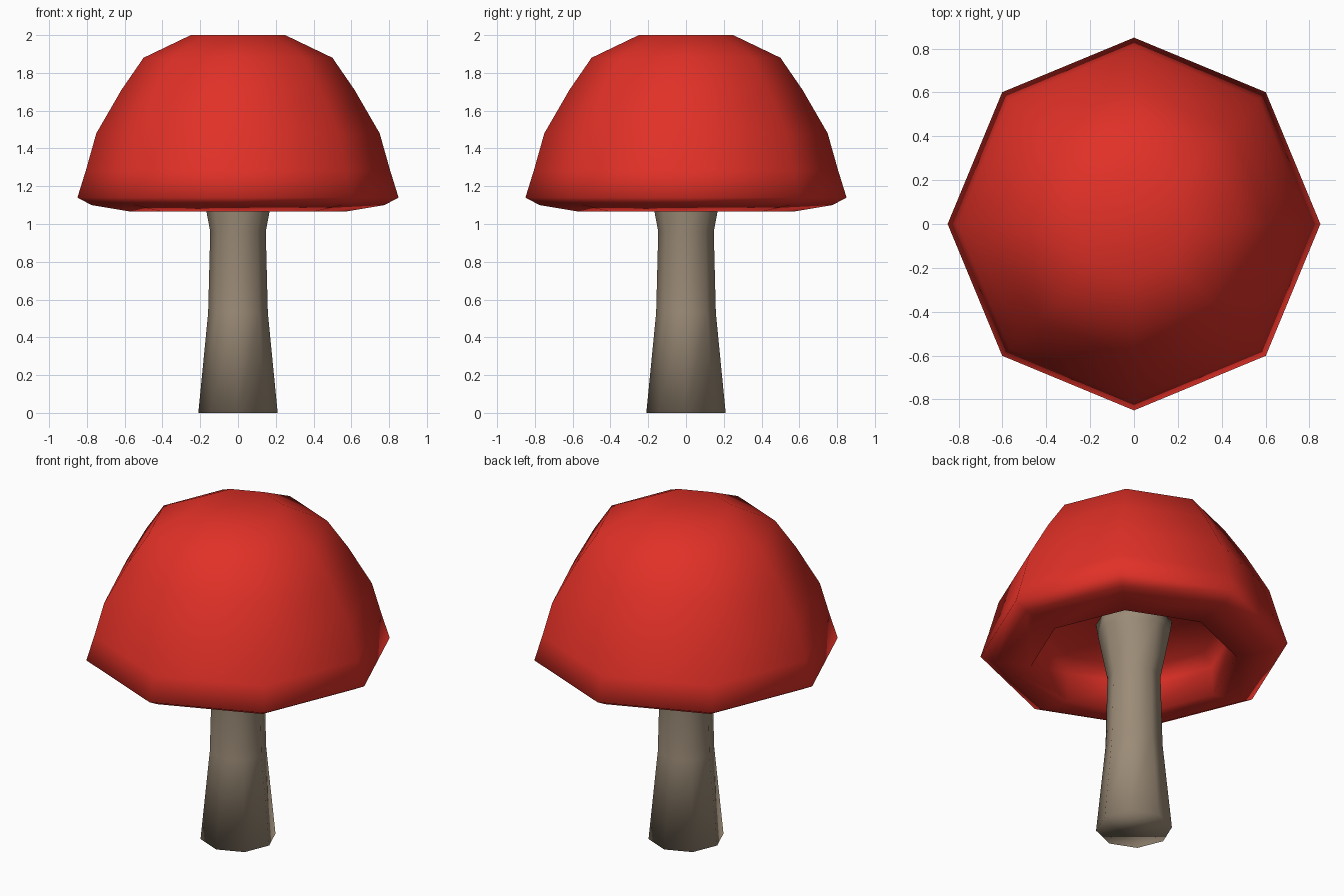
import bpy, bmesh, math

cube = bpy.data.objects.get("Cube")
if cube:
    bpy.data.objects.remove(cube, do_unlink=True)

SIDES = 8


def make_material(name, rgb):
    mat = bpy.data.materials.new(name)
    mat.use_nodes = True
    color = (*rgb, 1.0)
    mat.diffuse_color = color
    bsdf = mat.node_tree.nodes["Principled BSDF"]
    bsdf.inputs["Base Color"].default_value = color
    bsdf.inputs["Roughness"].default_value = 0.8
    return mat


def lathe(name, profile, mat):
    """Closed eight-sided solid from (radius, height) pairs."""
    bm = bmesh.new()
    rings = []
    for r, z in profile:
        angles = [math.tau * i / SIDES for i in range(SIDES)]
        rings.append([bm.verts.new((r * math.cos(a), r * math.sin(a), z)) for a in angles])
    for low, high in zip(rings, rings[1:]):
        for i in range(SIDES):
            j = (i + 1) % SIDES
            bm.faces.new((low[i], low[j], high[j], high[i]))
    bm.faces.new(rings[0])
    bm.faces.new(rings[-1])
    bmesh.ops.recalc_face_normals(bm, faces=bm.faces)
    for face in bm.faces:
        face.smooth = True
    mesh = bpy.data.meshes.new(name)
    bm.to_mesh(mesh)
    bm.free()
    mesh.materials.append(mat)
    obj = bpy.data.objects.new(name, mesh)
    bpy.context.collection.objects.link(obj)
    return obj


red = make_material("cap red", (0.75, 0.03, 0.02))
tan = make_material("stem tan", (0.33, 0.26, 0.185))

# Stem: wide foot, slim neck, flaring up into the cap
lathe("stem", [(0.21, 0), (0.158, 0.53), (0.147, 0.96), (0.2, 1.24), (0.21, 1.31)], tan)

# Cap: hollow ceiling, inner wall, thick lip, then the outer dome
cavity = [(0.5, 1.31), (0.56, 1.24), (0.57, 1.066)]
lip = [(0.775, 1.1), (0.85, 1.14)]
dome = [(0.805, 1.285), (0.75, 1.48), (0.617, 1.71), (0.5, 1.88), (0.25, 2.0)]
lathe("cap", cavity + lip + dome, red)
